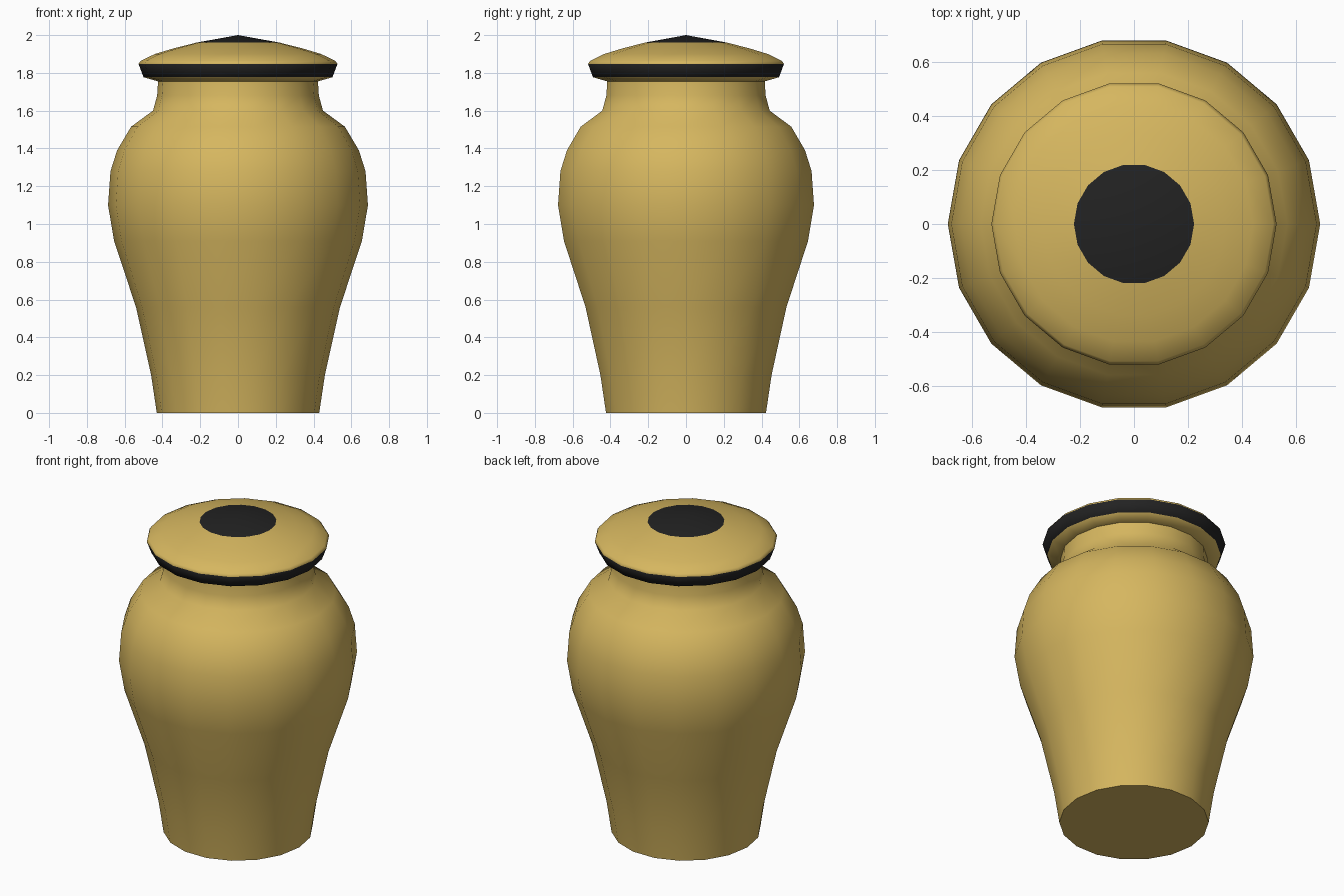
import bpy, bmesh
from math import cos, sin, tau, radians

SIDES = 18

cube = bpy.data.objects.get("Cube")
if cube:
    bpy.data.objects.remove(cube, do_unlink=True)


def make_material(name, rgb):
    mat = bpy.data.materials.new(name)
    mat.use_nodes = True
    mat.diffuse_color = (*rgb, 1)
    bsdf = mat.node_tree.nodes["Principled BSDF"]
    bsdf.inputs["Base Color"].default_value = (*rgb, 1)
    bsdf.inputs["Roughness"].default_value = 0.6
    return mat


gold = make_material("warm gold", (0.67, 0.47, 0.115))
black = make_material("charcoal black", (0.016, 0.016, 0.016))


def lathe(name, profile, dark_bands=(), sharp_angle=180):
    """Revolve (radius, height) points about z; bands listed are black."""
    bm = bmesh.new()
    rings = []
    for r, z in profile:
        count = SIDES if r > 0 else 1
        rings.append([bm.verts.new((r * cos(tau * i / SIDES), r * sin(tau * i / SIDES), z))
                      for i in range(count)])
    for band, (low, high) in enumerate(zip(rings, rings[1:])):
        for i in range(SIDES):
            j = (i + 1) % SIDES
            corners = [low[i % len(low)], low[j % len(low)],
                       high[j % len(high)], high[i % len(high)]]
            face = bm.faces.new(list(dict.fromkeys(corners)))
            face.material_index = int(band in dark_bands)
    bmesh.ops.recalc_face_normals(bm, faces=bm.faces)
    mesh = bpy.data.meshes.new(name)
    bm.to_mesh(mesh)
    bm.free()
    mesh.materials.append(gold)
    mesh.materials.append(black)
    obj = bpy.data.objects.new(name, mesh)
    bpy.context.collection.objects.link(obj)
    bpy.ops.object.select_all(action="DESELECT")
    obj.select_set(True)
    bpy.context.view_layer.objects.active = obj
    bpy.ops.object.shade_smooth_by_angle(angle=radians(sharp_angle))
    return obj


# Jar body: flat foot, swelling belly, rounded shoulder and short neck
lathe("jar_body", [
    (0, 0), (0.43, 0), (0.46, 0.2), (0.54, 0.56), (0.656, 0.91),
    (0.688, 1.10), (0.675, 1.28), (0.64, 1.39), (0.566, 1.515),
    (0.45, 1.6), (0.428, 1.68), (0.423, 1.76),
], sharp_angle=70)

# Lid: gold underside, black rim band, gold dome and black centre cap
lathe("jar_lid", [
    (0, 1.755), (0.423, 1.755), (0.50, 1.777), (0.527, 1.848),
    (0.515, 1.864), (0.44, 1.90), (0.34, 1.93), (0.222, 1.96), (0, 2.0),
], dark_bands=(2, 7), sharp_angle=75)
